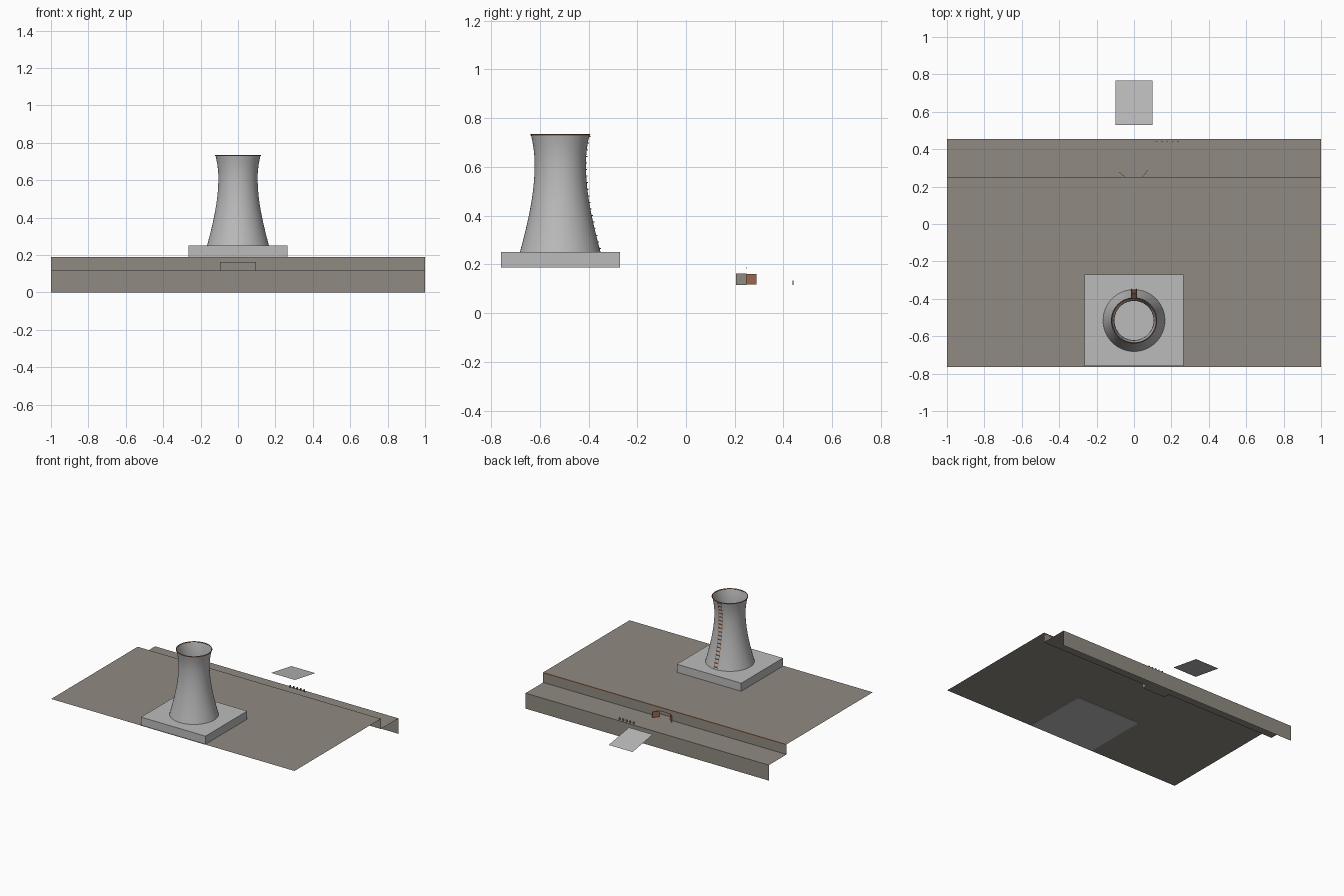
import bpy, math
from mathutils import Matrix

if "Cube" in bpy.data.objects:
    bpy.data.objects.remove(bpy.data.objects["Cube"])


def material(name, rgb):
    m = bpy.data.materials.new(name)
    m.diffuse_color = (*rgb, 1)
    m.use_nodes = True
    m.node_tree.nodes["Principled BSDF"].inputs["Base Color"].default_value = m.diffuse_color
    return m


EARTH = material("earth_grey", (0.28, 0.255, 0.22))
CONCRETE = material("concrete", (0.50, 0.50, 0.50))
RUST = material("rust", (0.38, 0.15, 0.08))
DARK = material("dark_grey", (0.18, 0.18, 0.18))


def mesh(name, verts, faces, mat):
    me = bpy.data.meshes.new(name)
    me.from_pydata(verts, [], faces)
    me.materials.append(mat)
    ob = bpy.data.objects.new(name, me)
    bpy.context.collection.objects.link(ob)
    return ob


def sheet(name, quads, mat):
    verts = [v for q in quads for v in q]
    return mesh(name, verts, [range(i, i + 4) for i in range(0, len(verts), 4)], mat)


def box(name, lo, hi, mat):
    v = [(x, y, z) for x in (lo[0], hi[0]) for y in (lo[1], hi[1]) for z in (lo[2], hi[2])]
    f = [(0, 1, 3, 2), (4, 6, 7, 5), (0, 4, 5, 1), (2, 3, 7, 6), (0, 2, 6, 4), (1, 5, 7, 3)]
    return mesh(name, v, f, mat)


def flat(x0, x1, y0, y1, z):
    return [(x0, y0, z), (x1, y0, z), (x1, y1, z), (x0, y1, z)]


def wall(x0, x1, y, z0, z1):
    return [(x1, y, z0), (x0, y, z0), (x0, y, z1), (x1, y, z1)]


def side(x, y0, y1, z0, z1):
    return [(x, y0, z0), (x, y1, z0), (x, y1, z1), (x, y0, z1)]


# Stepped ground sheet, with a doorway left open in the upper riser
TOP, MID, STEP, EDGE = 0.19, 0.115, 0.248, 0.455
DW, DH = 0.045, 0.16
sheet("stepped_ground", [
    flat(-1, 1, -0.765, STEP, TOP),
    wall(-1, -DW, STEP, MID, TOP), wall(DW, 1, STEP, MID, TOP), wall(-DW, DW, STEP, DH, TOP),
    flat(-1, 1, STEP, EDGE, MID),
    wall(-1, 1, EDGE, 0, MID)], EARTH)

# Small room behind the doorway
RW, RB = 0.096, 0.205
sheet("doorway_room", [
    wall(-RW, RW, RB, MID, 0.163), flat(-RW, RW, RB, STEP, MID), flat(-RW, RW, RB, STEP, 0.163),
    side(-RW, RB, STEP, MID, 0.163), side(RW, RB, STEP, MID, 0.163)], EARTH)

# Two open doors hinged at the jambs
for name, s, ang, ln in (("left_door", -1, 40, 0.045), ("right_door", 1, 54, 0.05)):
    d = box(name, (0, -0.001, MID + 0.002), (ln, 0.001, DH), RUST)
    a = math.radians(ang if s > 0 else 180 - ang)
    d.matrix_world = Matrix.Translation((s * DW, STEP + 0.001, 0)) @ Matrix.Rotation(a, 4, 'Z')

# Thin rusty trim along the step
box("step_trim", (-1, STEP, TOP - 0.007), (1, STEP + 0.002, TOP), RUST)

# Row of small posts near the lower edge
for i in range(5):
    x = 0.12 + i * 0.029
    box(f"edge_post_{i}", (x - 0.005, 0.438, MID), (x + 0.005, 0.441, MID + 0.018), DARK)

# Tilted plate beyond the ground
sheet("tilted_plate", [[(-0.098, 0.53, 0.13), (0.098, 0.53, 0.13),
                        (0.098, 0.767, 0.09), (-0.098, 0.767, 0.09)]], CONCRETE)

# Tower plinth
box("plinth", (-0.265, -0.76, 0.186), (0.265, -0.27, 0.25), CONCRETE)

# Waisted open tower, a hyperbola spun about its axis
CY, Z0, Z1, ZT, RT = -0.516, 0.25, 0.732, 0.612, 0.105


def radius(z):
    c = 0.297 if z < ZT else 0.215
    return RT * math.sqrt(1 + ((z - ZT) / c) ** 2)


SEG, ROWS = 48, 20
heights = [Z0 + (Z1 - Z0) * k / ROWS for k in range(ROWS + 1)]
verts = [(radius(z) * math.cos(2 * math.pi * i / SEG),
          CY + radius(z) * math.sin(2 * math.pi * i / SEG), z)
         for z in heights for i in range(SEG)]
faces = [(k * SEG + i, k * SEG + (i + 1) % SEG, (k + 1) * SEG + (i + 1) % SEG, (k + 1) * SEG + i)
         for k in range(ROWS) for i in range(SEG)]
mesh("tower", verts, faces, CONCRETE).data.shade_smooth()

# Rust rim
bpy.ops.mesh.primitive_torus_add(location=(0, CY, Z1), major_radius=radius(Z1),
                                 minor_radius=0.003, major_segments=SEG, minor_segments=6)
rim = bpy.context.object
rim.name = "tower_rim"
rim.data.materials.append(RUST)

# Ladder up the back: two rails following the profile, plus rungs
def back(z):
    return CY + radius(z) + 0.004


for name, x in (("ladder_left_rail", -0.014), ("ladder_right_rail", 0.014)):
    quads = [[(x - 0.002, back(a), a), (x + 0.002, back(a), a),
              (x + 0.002, back(b), b), (x - 0.002, back(b), b)]
             for a, b in zip(heights, heights[1:])]
    sheet(name, quads, RUST)
for k in range(18):
    z = 0.265 + k * 0.027
    y = back(z)
    box(f"ladder_rung_{k}", (-0.014, y - 0.004, z - 0.002), (0.014, y + 0.001, z + 0.002), RUST)
